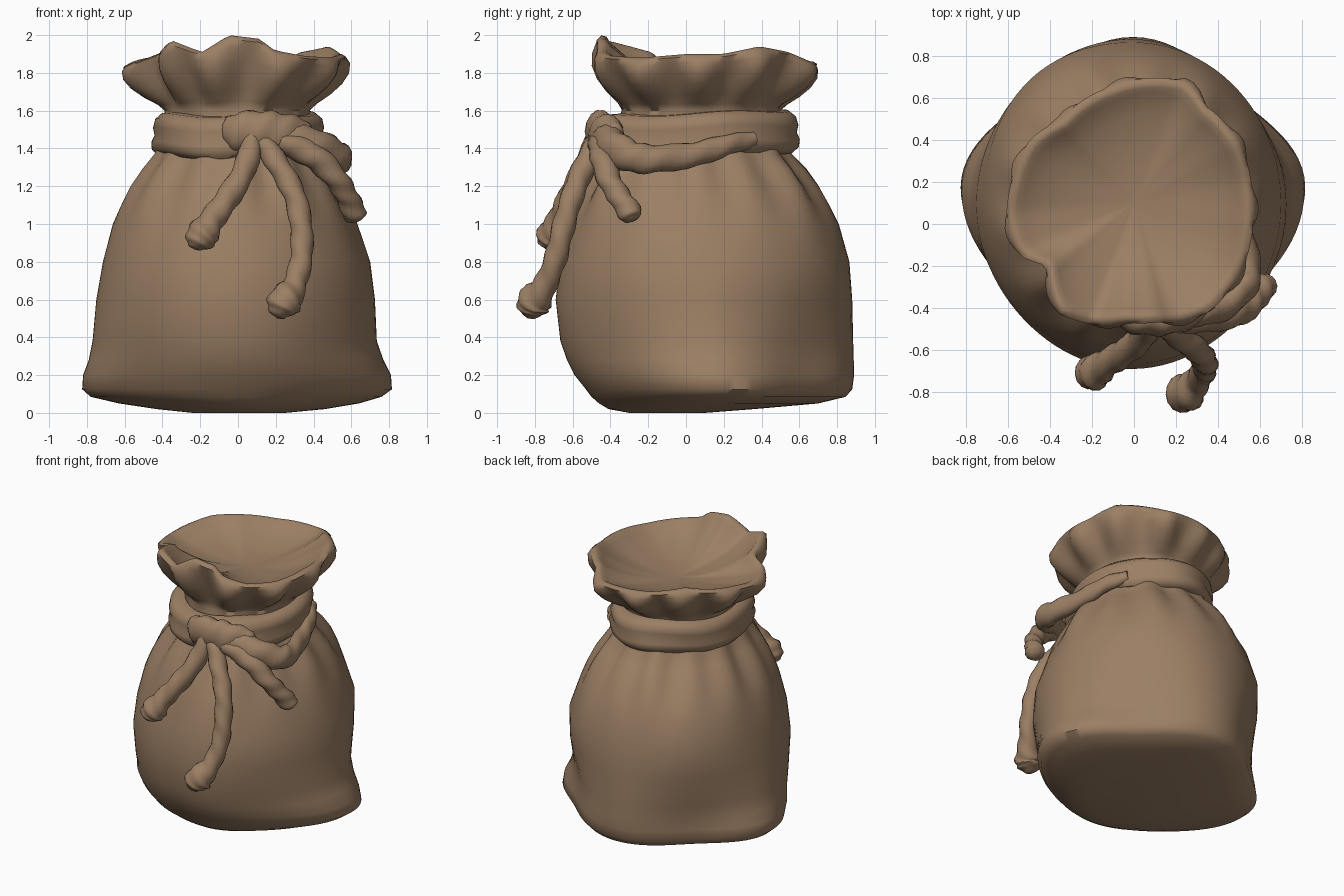
import bpy, bmesh, math
from mathutils import Vector

if "Cube" in bpy.data.objects:
    bpy.data.objects.remove(bpy.data.objects["Cube"])

cloth = bpy.data.materials.new("brown cloth")
cloth.diffuse_color = (0.33, 0.212, 0.128, 1)
cloth.use_nodes = True
cloth.node_tree.nodes["Principled BSDF"].inputs["Base Color"].default_value = cloth.diffuse_color
N = 96
ANGLES = [2 * math.pi * i / N for i in range(N)]


def loft(name, rings, closed=False, angle=50):
    """Skin a list of equal-length rings; cap the ends or close the loop."""
    bm = bmesh.new()
    vr = [[bm.verts.new(p) for p in ring] for ring in rings]
    pairs = list(zip(vr, vr[1:])) + ([(vr[-1], vr[0])] if closed else [])
    for a, b in pairs:
        for i in range(len(a)):
            j = (i + 1) % len(a)
            bm.faces.new((a[i], a[j], b[j], b[i]))
    if not closed:
        bm.faces.new(vr[0][::-1])
        bm.faces.new(vr[-1])
    bmesh.ops.recalc_face_normals(bm, faces=bm.faces)
    me = bpy.data.meshes.new(name)
    bm.to_mesh(me)
    bm.free()
    me.materials.append(cloth)
    ob = bpy.data.objects.new(name, me)
    bpy.context.collection.objects.link(ob)
    bpy.ops.object.select_all(action='DESELECT')
    ob.select_set(True)
    bpy.context.view_layer.objects.active = ob
    bpy.ops.object.shade_smooth_by_angle(angle=math.radians(angle))
    return ob


def oval(a, xl, xr, yf, yb, k=1.0):
    return ((xl + xr) / 2 + k * (xr - xl) / 2 * math.cos(a),
            (yf + yb) / 2 + k * (yb - yf) / 2 * math.sin(a))


def smooth_path(pts, steps):
    """Catmull-Rom resampling of (x, y, z, radius) points."""
    pts = [Vector(p) for p in pts]
    p = [2 * pts[0] - pts[1]] + pts + [2 * pts[-1] - pts[-2]]
    out = []
    for i in range(1, len(p) - 2):
        a, b, c, d = p[i - 1:i + 3]
        for s in range(steps):
            t = s / steps
            out.append(0.5 * (2 * b + (c - a) * t + (2 * a - 5 * b + 4 * c - d) * t * t
                              + (3 * b - a - 3 * c + d) * t ** 3))
    return out + [pts[-1]]


def cord(name, pts, lump=0.08, flat=1.0, steps=6, sides=14):
    """Lumpy tube along a path; flat < 1 thins it towards the sack."""
    path = smooth_path(pts, steps)
    rings = []
    for i, q in enumerate(path):
        c = q.to_3d()
        t = (path[min(i + 1, len(path) - 1)].to_3d() - path[max(i - 1, 0)].to_3d()).normalized()
        out = Vector((c.x, c.y - 0.1, 0)).normalized()
        out = (out - t * out.dot(t)).normalized()
        side = t.cross(out)
        ring = []
        for s in range(sides):
            a = 2 * math.pi * s / sides
            r = q[3] * (1 + lump * math.sin(2 * a + i * 1.1))
            ring.append(c + out * (math.cos(a) * r * flat) + side * (math.sin(a) * r))
        rings.append(ring)
    return loft(name, rings)


# Body outline: z, left, right, front, back
BODY = [(0.0, -.24, .25, -.3, .1), (.02, -.43, .46, -.41, .36), (.05, -.63, .64, -.46, .70),
        (.085, -.78, .76, -.5, .845), (.125, -.825, .815, -.53, .88), (.2, -.82, .81, -.59, .89),
        (.28, -.79, .77, -.63, .888), (.38, -.77, .735, -.665, .885), (.6, -.75, .725, -.69, .88),
        (.8, -.715, .70, -.665, .865), (1.0, -.665, .63, -.61, .81), (1.1, -.62, .59, -.575, .76),
        (1.2, -.565, .54, -.53, .70), (1.29, -.50, .48, -.485, .63), (1.37, -.44, .43, -.44, .56),
        (1.48, -.40, .40, -.39, .52), (1.6, -.39, .38, -.34, .50)]
rings = []
for z, *box in BODY:
    fold = 0.04 * max(0, 1 - abs(z - 1.28) / 0.3)      # gathers below the tie
    low = max(0, min(1, (0.72 - z) / 0.5))             # pulled-out corners at the base
    ring = []
    for a in ANGLES:
        k = 1 + fold * (math.cos(13 * a + .6) + .6 * math.cos(7 * a))
        diag = math.sin(2 * a) ** 2
        k -= low * diag * (0.14 if math.sin(a) > 0 else 0.06)
        if math.sin(a) > 0 > math.cos(a):              # fuller back left
            k += 0.035 * diag * (1 - abs(min(1, abs(z - .75) / .6)))
        ring.append((*oval(a, *box, k), z))
    rings.append(ring)

# Mouth rim: x, y, z, read around the opening
RIM = [(-.61, .05, 1.84), (-.58, .22, 1.86), (-.5, .4, 1.88), (-.35, .5, 1.89), (-.13, .65, 1.86),
       (.25, .68, 1.86), (.35, .56, 1.91), (.5, .4, 1.94), (.56, .2, 1.9), (.57, 0, 1.9),
       (.5, -.25, 1.88), (.36, -.42, 1.89), (.2, -.47, 1.92), (.12, -.47, 1.98), (-.05, -.47, 2.0),
       (-.2, -.48, 1.91), (-.36, -.43, 1.97), (-.42, -.2, 1.91), (-.55, -.15, 1.86)]
polar = sorted((math.atan2(y - .1, x) % (2 * math.pi), math.hypot(x, y - .1), z) for x, y, z in RIM)
polar = [(polar[-1][0] - 2 * math.pi, *polar[-1][1:])] + polar + [(polar[0][0] + 2 * math.pi, *polar[0][1:])]


def rim_at(a):
    for p, q in zip(polar, polar[1:]):
        if p[0] <= a <= q[0]:
            t = (a - p[0]) / (q[0] - p[0])
            return p[1] + (q[1] - p[1]) * t, p[2] + (q[2] - p[2]) * t


# Flared mouth: height fraction, spread fraction, inward offset (outside, lip, then shallow inside)
FLARE = [(.12, .14, 0), (.28, .43, 0), (.47, .70, 0), (.66, .9, 0), (.84, 1, 0), (.95, 1, .003),
         (1, 1, .025), (.985, 1, .05), (.9, .9, .06)]
for h, s, inset in FLARE:
    ring = []
    for a in ANGLES:
        nx, ny = oval(a, *BODY[-1][1:])
        r, z = rim_at(a)
        rx, ry = r * math.cos(a), .1 + r * math.sin(a)
        k = 1 - inset / r
        if inset == 0:
            k += 0.07 * math.sin(math.pi * h) * math.cos(11 * a + .5)
        x, y = nx + (rx - nx) * s, ny + (ry - ny) * s
        ring.append((x * k, .1 + (y - .1) * k, 1.6 + (z - 1.6) * h))
    rings.append(ring)
lip = rings[-1]
for k, blend in ((.8, .4), (.58, .72), (.3, .93), (.05, 1)):
    rings.append([(x * k, .1 + (y - .1) * k, z + (1.74 - z) * blend) for x, y, z in lip])
loft("sack", rings, angle=60)

# Wrapped tie around the neck: offset, z
TIE = [(-.04, 1.37), (.035, 1.365), (.065, 1.395), (.07, 1.435), (.055, 1.47),
       (.065, 1.51), (.055, 1.555), (.02, 1.585), (-.04, 1.59)]
rings = []
for d, z in TIE:
    rings.append([(*oval(a, -.39 - d, .385 + d, -.42 - d, .525 + d, 1 + .015 * math.sin(5 * a + z * 9)),
                   z + .015 * math.sin(a) + .008 * math.sin(4 * a)) for a in ANGLES])
loft("neck_tie", rings, closed=True)

# Knot and bow loop
cord("knot", [(-.07, -.42, 1.47, .04), (-.02, -.45, 1.48, .1), (.1, -.46, 1.49, .11),
              (.22, -.44, 1.48, .11), (.34, -.38, 1.47, .085), (.38, -.34, 1.46, .03)], flat=.65)
cord("bow_loop", [(.2, -.44, 1.45, .08), (.38, -.4, 1.42, .095), (.52, -.3, 1.36, .085),
                  (.54, -.17, 1.345, .075), (.485, .05, 1.37, .065), (.43, .22, 1.42, .055),
                  (.35, .36, 1.45, .04)], flat=.8)

# Hanging tails with knotted ends
cord("side_tail", [(.22, -.46, 1.44, .06), (.4, -.44, 1.36, .07), (.52, -.41, 1.24, .062),
                   (.58, -.35, 1.14, .06), (.62, -.29, 1.05, .062), (.63, -.275, 1.025, .03)])
cord("left_tail", [(.08, -.47, 1.45, .06), (.03, -.55, 1.28, .062), (-.06, -.62, 1.13, .065),
                   (-.14, -.67, 1.02, .068), (-.19, -.705, .94, .085), (-.21, -.72, .89, .065),
                   (-.215, -.725, .865, .02)])
cord("right_tail", [(.13, -.47, 1.44, .055), (.22, -.54, 1.3, .06), (.3, -.6, 1.15, .06),
                    (.335, -.65, .98, .06), (.335, -.69, .82, .06), (.3, -.745, .68, .064),
                    (.25, -.8, .595, .09), (.23, -.815, .54, .075), (.225, -.82, .5, .02)])
